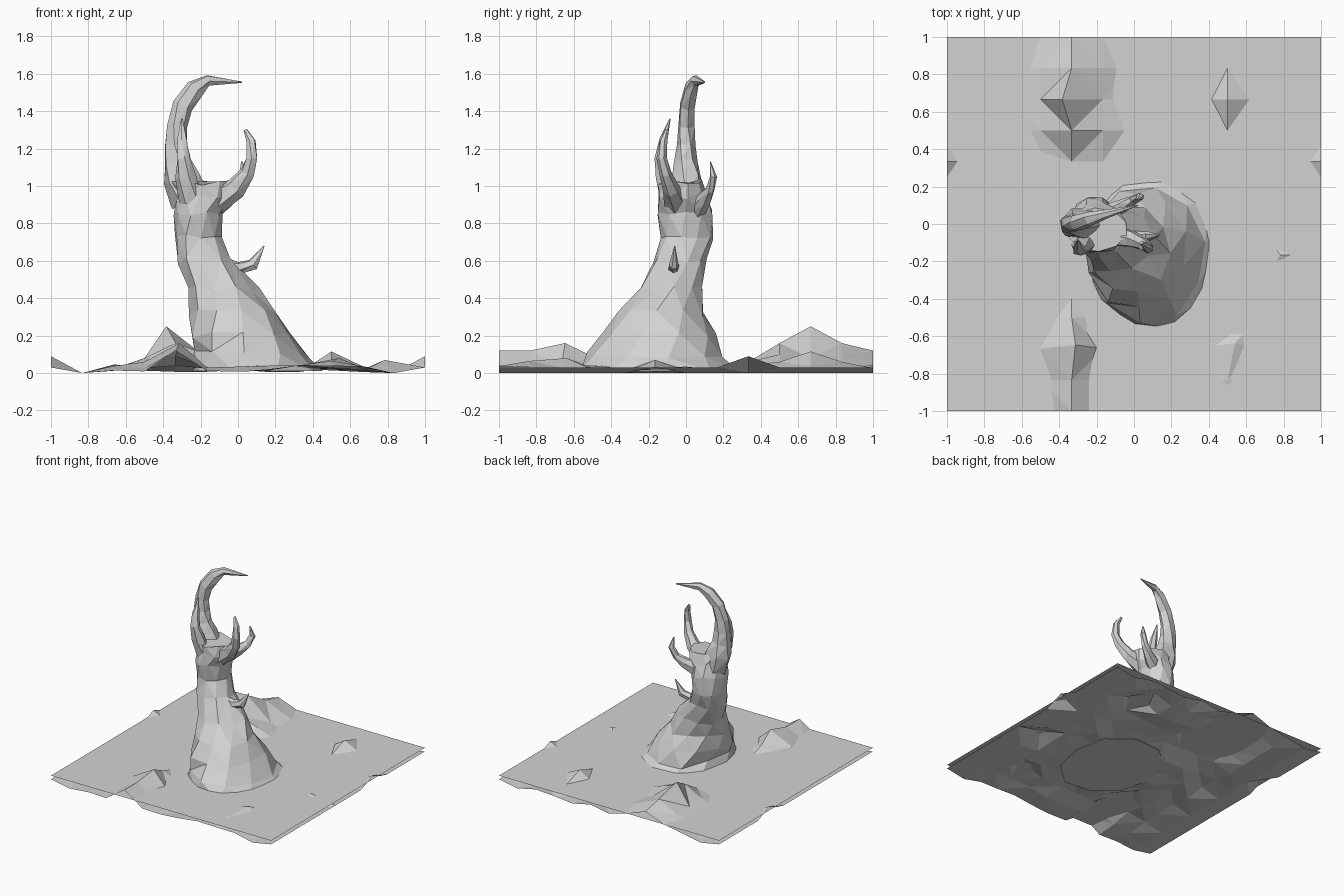
import bpy
import bmesh
import math
import random
from mathutils import Vector

random.seed(4)

cube = bpy.data.objects.get("Cube")
if cube:
    bpy.data.objects.remove(cube, do_unlink=True)

# One plain stone colour for everything
grey = bpy.data.materials.new("pale grey")
grey.use_nodes = True
grey.diffuse_color = (0.65, 0.65, 0.65, 1)
for node in grey.node_tree.nodes:
    if node.type == "BSDF_PRINCIPLED":
        node.inputs["Base Color"].default_value = grey.diffuse_color


def finish(bm, name, solid=True):
    """Turn a bmesh into a flat-shaded object."""
    if solid:
        bmesh.ops.recalc_face_normals(bm, faces=bm.faces)
    mesh = bpy.data.meshes.new(name)
    bm.to_mesh(mesh)
    bm.free()
    mesh.materials.append(grey)
    obj = bpy.data.objects.new(name, mesh)
    bpy.context.collection.objects.link(obj)
    return obj


def loft(name, rings):
    """Skin a list of point rings and close both ends."""
    bm = bmesh.new()
    loops = [[bm.verts.new(p) for p in ring] for ring in rings]
    count = len(loops[0])
    for low, high in zip(loops, loops[1:]):
        for k in range(count):
            n = (k + 1) % count
            bm.faces.new((low[k], low[n], high[n], high[k]))
    bm.faces.new(loops[0][::-1])
    bm.faces.new(loops[-1])
    bmesh.ops.triangulate(bm, faces=[f for f in bm.faces if len(f.verts) == 4])
    return finish(bm, name)


def horn(name, path, sides=6, flat=0.8):
    """Tapered, bent limb; path holds x, y, z and radius."""
    pts = [Vector(p[:3]) for p in path]
    rings = []
    for i, p in enumerate(pts):
        along = (pts[min(i + 1, len(pts) - 1)] - pts[max(i - 1, 0)]).normalized()
        across = along.cross(Vector((0, 1, 0))).normalized()
        depth = across.cross(along).normalized()
        ring = []
        for k in range(sides):
            a = math.tau * k / sides + 0.2 * i
            r = path[i][3] * random.uniform(0.9, 1.1)
            ring.append(p + across * r * math.cos(a) + depth * r * flat * math.sin(a))
        rings.append(ring)
    return loft(name, rings)


# Flat ground sheet
bm = bmesh.new()
bmesh.ops.create_grid(bm, x_segments=1, y_segments=1, size=1)
for v in bm.verts:
    v.co.z = 0.06
finish(bm, "flat_ground", solid=False)

# Rough terrain sheet that breaks through the flat ground: (column, row) -> height
STEPS = 12
peaks = {
    (4, 10): .25, (4, 11): .16, (4, 12): .12, (4, 9): .16, (4, 8): .06,
    (3, 10): .08, (3, 11): .08, (3, 12): .06, (3, 9): .08, (3, 8): .05,
    (5, 10): .08, (5, 11): .09, (5, 12): .06, (5, 9): .1, (5, 8): .06,
    (4, 2): .16, (4, 1): .12, (4, 0): .12, (4, 3): .09, (3, 2): .06,
    (9, 10): .115, (9, 9): .06, (9, 11): .06, (9, 2): .08, (9, 1): .065,
    (11, 5): .07, (0, 8): .09, (12, 8): .09,
}
nudges = {(4, 10): (-.05, 0), (11, 5): (-.05, 0), (9, 2): (.04, .03), (4, 2): (.02, .02)}
bm = bmesh.new()
bmesh.ops.create_grid(bm, x_segments=STEPS, y_segments=STEPS, size=1)
for v in bm.verts:
    i, j = (round((c + 1) * STEPS / 2) for c in v.co[:2])
    if i in (0, STEPS):
        base = .03
    elif i in (1, STEPS - 1):
        base = 0
    else:
        base = random.uniform(.005, .045)
    v.co.z = peaks.get((i, j), base)
    dx, dy = nudges.get((i, j), (0, 0))
    v.co.x += dx
    v.co.y += dy
bmesh.ops.triangulate(bm, faces=bm.faces)
finish(bm, "rough_terrain", solid=False)

# Leaning trunk: height, then x and y extents of each section
sections = [
    (.01, -.27, .45, -.56, .29), (.1, -.23, .38, -.52, .2), (.2, -.25, .28, -.45, .15),
    (.32, -.25, .19, -.37, .1), (.45, -.27, .1, -.25, .09), (.6, -.33, -.03, -.17, .11),
    (.73, -.34, -.09, -.14, .14), (.85, -.34, -.08, -.15, .14), (.95, -.33, -.04, -.15, .12),
    (1.02, -.36, -.04, -.14, .08),
]
SIDES = 10
rings = []
for s, (z, x0, x1, y0, y1) in enumerate(sections):
    ring = []
    for k in range(SIDES):
        a = math.tau * k / SIDES + 0.18 * s
        r = random.uniform(0.97, 1.07) / 2
        ring.append(((x0 + x1) / 2 + (x1 - x0) * r * math.cos(a),
                     (y0 + y1) / 2 + (y1 - y0) * r * math.sin(a),
                     z + (random.uniform(-.02, .02) if s else 0)))
    rings.append(ring)
loft("trunk", rings)

# Limbs at the top and the side thorn
horn("main_horn", [
    (-.25, 0, .92, .11), (-.3, 0, 1.04, .1), (-.32, 0, 1.13, .08), (-.335, 0, 1.22, .065),
    (-.33, 0, 1.32, .055), (-.3, .01, 1.43, .055), (-.23, .03, 1.52, .05),
    (-.16, .05, 1.565, .032), (.02, .1, 1.555, .004)])
horn("front_prong", [
    (-.25, -.09, .92, .06), (-.28, -.12, 1.05, .055), (-.29, -.14, 1.15, .038),
    (-.3, -.12, 1.25, .028), (-.3, -.085, 1.36, .004)])
horn("right_prong", [
    (-.13, -.06, .92, .08), (-.01, -.08, .99, .055), (.05, -.11, 1.07, .04),
    (.075, -.13, 1.15, .032), (.07, -.12, 1.24, .026), (.04, -.1, 1.3, .01)])
horn("back_prong", [
    (-.14, .06, .88, .06), (-.06, .1, .93, .045), (0, .13, .98, .03),
    (.03, .145, 1.05, .024), (.02, .13, 1.13, .004)])
horn("side_thorn", [
    (-.1, -.06, .58, .05), (0, -.065, .56, .035), (.08, -.065, .58, .032),
    (.14, -.06, .68, .003)])
